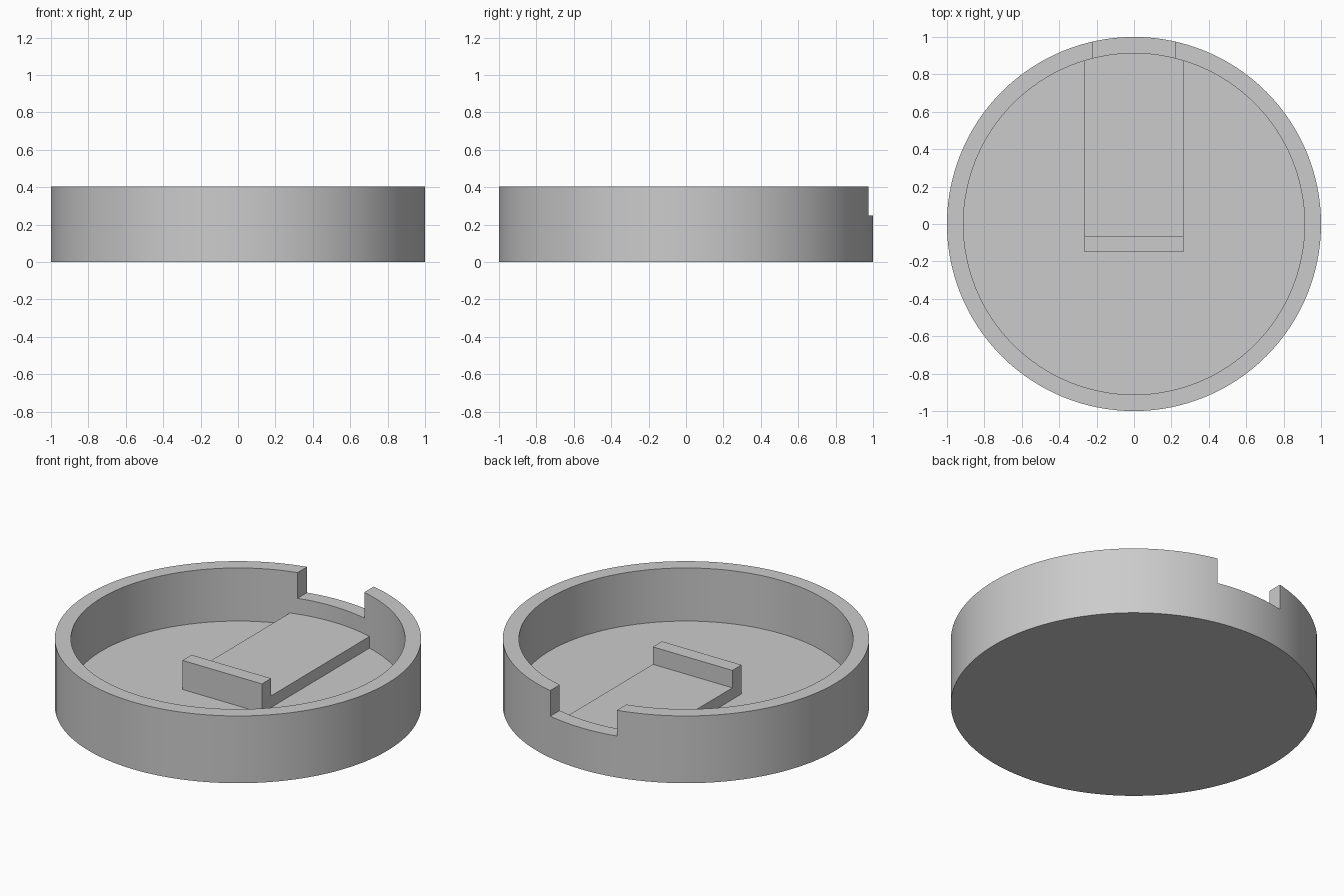
import bpy
import bmesh
import math

cube = bpy.data.objects.get("Cube")
if cube:
    bpy.data.objects.remove(cube, do_unlink=True)

SEGMENTS = 128
RADIUS, INNER, HEIGHT, FLOOR = 1.0, 0.912, 0.405, 0.085

grey = bpy.data.materials.new("light grey")
grey.use_nodes = True
grey.diffuse_color = (0.6, 0.6, 0.6, 1)
grey.node_tree.nodes["Principled BSDF"].inputs["Base Color"].default_value = (0.6, 0.6, 0.6, 1)


def finish(name, bm):
    """Turn a bmesh into a named grey object."""
    bmesh.ops.recalc_face_normals(bm, faces=bm.faces)
    mesh = bpy.data.meshes.new(name)
    bm.to_mesh(mesh)
    bm.free()
    mesh.materials.append(grey)
    obj = bpy.data.objects.new(name, mesh)
    bpy.context.collection.objects.link(obj)
    return obj


def extrude_side_profile(name, profile, half_width):
    """Extrude a (y, z) outline across x."""
    bm = bmesh.new()
    face = bm.faces.new([bm.verts.new((-half_width, y, z)) for y, z in profile])
    moved = bmesh.ops.extrude_face_region(bm, geom=[face])["geom"]
    verts = [v for v in moved if isinstance(v, bmesh.types.BMVert)]
    bmesh.ops.translate(bm, verts=verts, vec=(2 * half_width, 0, 0))
    return finish(name, bm)


# Round tray: stacked rings joined by walls, capped at the floor and underside
bm = bmesh.new()
rings = []
for r, z in [(RADIUS, 0), (RADIUS, HEIGHT), (INNER, HEIGHT), (INNER, FLOOR)]:
    angles = [math.tau * i / SEGMENTS for i in range(SEGMENTS)]
    rings.append([bm.verts.new((r * math.cos(a), r * math.sin(a), z)) for a in angles])
for low, high in zip(rings, rings[1:]):
    for i in range(SEGMENTS):
        j = (i + 1) % SEGMENTS
        bm.faces.new((low[i], low[j], high[j], high[i]))
bm.faces.new(rings[0])
bm.faces.new(rings[-1])
tray = finish("round_tray", bm)

# Notch through the back of the rim
cutter = extrude_side_profile("notch_cutter", [(0.7, 0.25), (1.2, 0.25), (1.2, 0.6), (0.7, 0.6)], 0.222)
cutter.hide_render = True
cut = tray.modifiers.new("notch", "BOOLEAN")
cut.operation = "DIFFERENCE"
cut.solver = "EXACT"
cut.object = cutter
bpy.ops.object.select_all(action="DESELECT")
bpy.context.view_layer.objects.active = tray
tray.select_set(True)
bpy.ops.object.modifier_apply(modifier=cut.name)
bpy.data.objects.remove(cutter, do_unlink=True)
bpy.ops.object.shade_smooth_by_angle(angle=math.radians(30))

# Raised ramp plate with an upright stop at its inner end
extrude_side_profile("plate_with_stop", [
    (-0.15, 0.05), (0.93, 0.05), (0.93, 0.155),
    (-0.063, 0.155), (-0.063, 0.26), (-0.15, 0.26)], 0.265)
